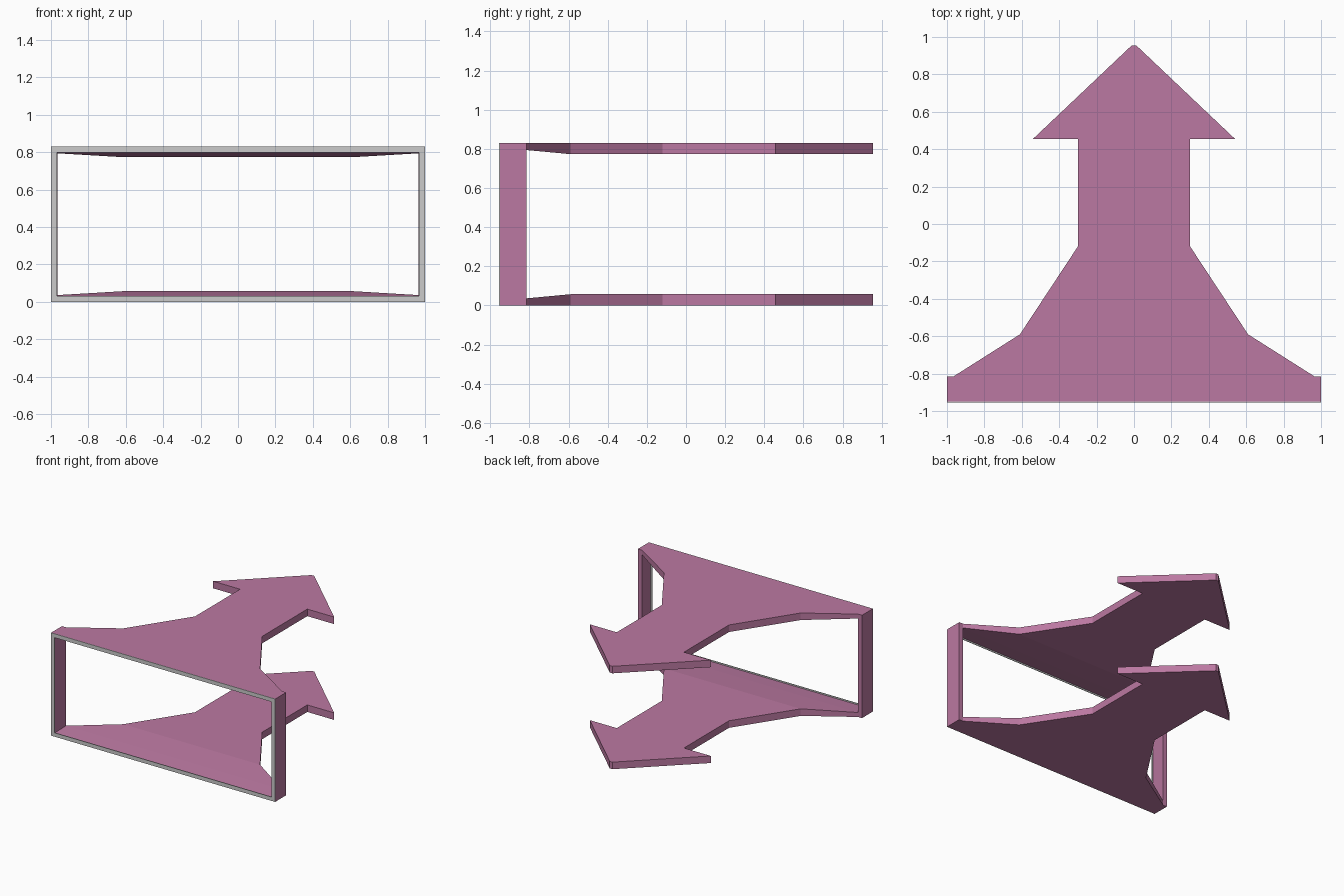
import bpy, bmesh

if "Cube" in bpy.data.objects:
    bpy.data.objects.remove(bpy.data.objects["Cube"])

H = 0.83            # overall height
JOIN = -0.815       # where the sleeve meets the plates

purple = bpy.data.materials.new("purple")
purple.diffuse_color = (0.5, 0.19, 0.36, 1)
purple.use_nodes = True
purple.node_tree.nodes["Principled BSDF"].inputs["Base Color"].default_value = purple.diffuse_color


def finish(bm, name, mat=None):
    bmesh.ops.recalc_face_normals(bm, faces=bm.faces)
    me = bpy.data.meshes.new(name)
    bm.to_mesh(me)
    bm.free()
    ob = bpy.data.objects.new(name, me)
    bpy.context.collection.objects.link(ob)
    if mat:
        me.materials.append(mat)
    return ob


def ring(name, sections, mat=None):
    """Rectangular tube: sections are (inset, y) points of the wall profile."""
    bm = bmesh.new()
    loops = []
    for d, y in sections:
        corners = [(-1 + d, d), (1 - d, d), (1 - d, H - d), (-1 + d, H - d)]
        loops.append([bm.verts.new((x, y, z)) for x, z in corners])
    for k, a in enumerate(loops):
        b = loops[(k + 1) % len(loops)]
        for i in range(4):
            j = (i + 1) % 4
            bm.faces.new((a[i], a[j], b[j], b[i]))
    return finish(bm, name, mat)


def arrow_plate(name, flip):
    """Arrow-shaped plate, thinner where it meets the sleeve."""
    half = [(0.965, JOIN, 0.036), (0.61, -0.59, 0.057), (0.30, -0.12, 0.057),
            (0.30, 0.455, 0.057), (0.54, 0.455, 0.057), (0.012, 0.955, 0.057)]
    outline = half + [(-x, y, t) for x, y, t in reversed(half)]
    place = (lambda z: H - z) if flip else (lambda z: z)
    bm = bmesh.new()
    outer = [bm.verts.new((x, y, place(0))) for x, y, t in outline]
    inner = [bm.verts.new((x, y, place(t))) for x, y, t in outline]
    n = len(outline)
    bm.faces.new(outer)
    bm.faces.new(inner[1:n - 1])                                # flat inner face
    bm.faces.new((inner[0], inner[1], inner[n - 2], inner[n - 1]))  # sloped part
    for i in range(n):
        j = (i + 1) % n
        bm.faces.new((outer[i], outer[j], inner[j], inner[i]))
    return finish(bm, name, purple)


# Grey rim around the front opening
ring("front_rim", [(0, -0.955), (0, -0.950), (0.031, -0.950), (0.031, -0.955)])
# Sleeve behind the rim, its wall thickening toward the back
ring("sleeve", [(0, -0.950), (0, JOIN), (0.036, JOIN), (0.02, -0.950)], purple)
# Lower and upper arrow plates
arrow_plate("lower_arrow_plate", False)
arrow_plate("upper_arrow_plate", True)
